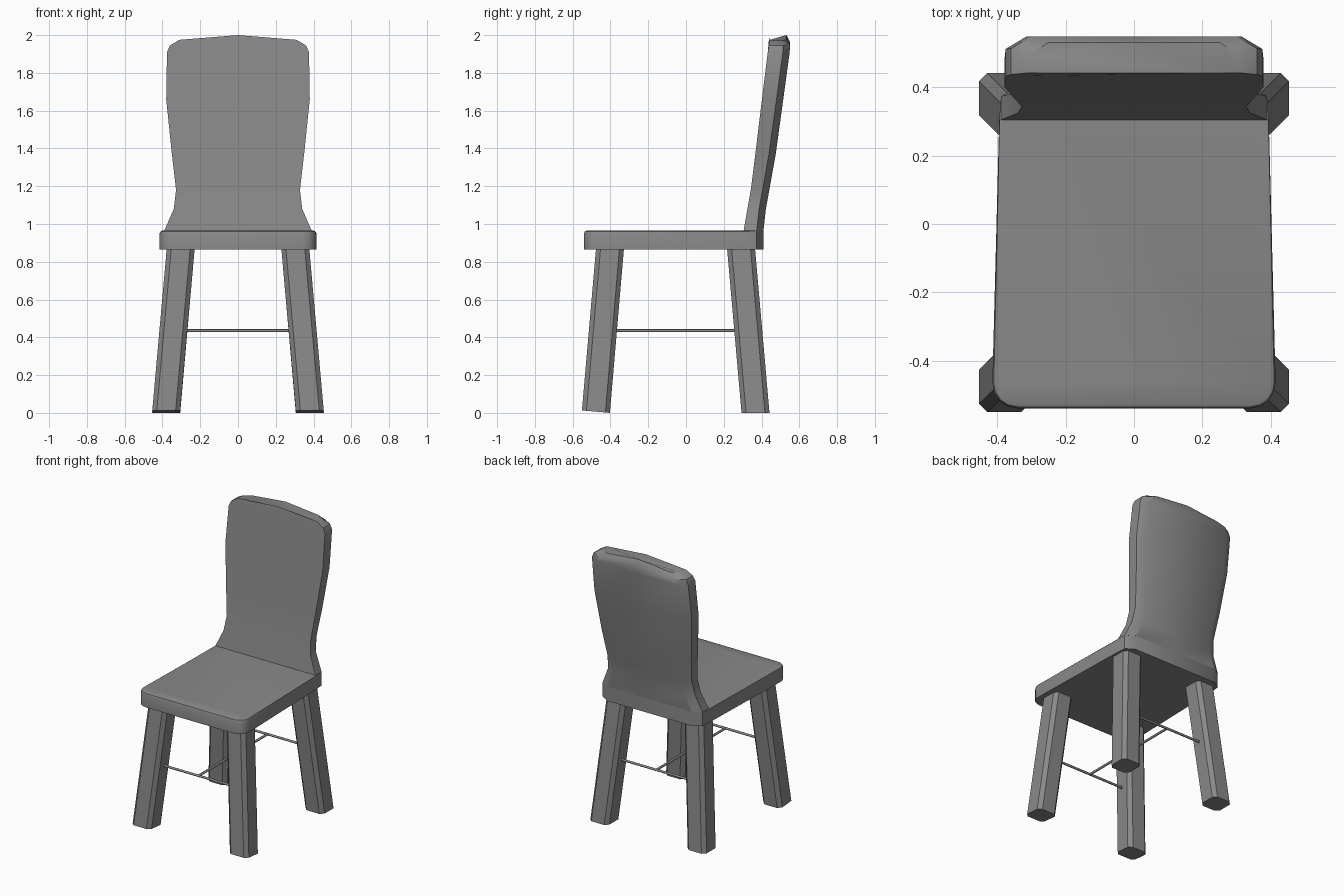
import bpy, bmesh, math
from mathutils import Vector

cube = bpy.data.objects.get("Cube")
if cube:
    bpy.data.objects.remove(cube, do_unlink=True)

grey = bpy.data.materials.new("plain_grey")
grey.use_nodes = True
COLOUR = (0.25, 0.25, 0.25, 1)
grey.diffuse_color = COLOUR
grey.node_tree.nodes["Principled BSDF"].inputs["Base Color"].default_value = COLOUR


def finish(bm, name, angle=35):
    bmesh.ops.recalc_face_normals(bm, faces=bm.faces)
    mesh = bpy.data.meshes.new(name)
    bm.to_mesh(mesh)
    bm.free()
    mesh.materials.append(grey)
    obj = bpy.data.objects.new(name, mesh)
    bpy.context.collection.objects.link(obj)
    bpy.ops.object.select_all(action='DESELECT')
    obj.select_set(True)
    bpy.context.view_layer.objects.active = obj
    bpy.ops.object.shade_smooth_by_angle(angle=math.radians(angle))
    return obj


def loft(bm, rings):
    """Skin a stack of equal-length rings and cap both ends."""
    loops = [[bm.verts.new(p) for p in ring] for ring in rings]
    n = len(loops[0])
    for a, b in zip(loops, loops[1:]):
        for i in range(n):
            j = (i + 1) % n
            bm.faces.new((a[i], a[j], b[j], b[i]))
    bm.faces.new(loops[0])
    bm.faces.new(loops[-1])


# Seat: tapered slab with rounded front corners and a soft top edge
SEAT_LOW, SEAT_TOP = 0.865, 0.965
half = [(0.417, -0.54), (0.395, 0.305), (0.39, 0.372), (0.33, 0.41)]
outline = half + [(-x, y) for x, y in reversed(half)]
bm = bmesh.new()
loft(bm, [[(x, y, z) for x, y in outline] for z in (SEAT_LOW, SEAT_TOP)])
corners = [e for e in bm.edges
           if all(v.co.y < -0.5 for v in e.verts)
           and abs(e.verts[0].co.z - e.verts[1].co.z) > 0.05]
bmesh.ops.bevel(bm, geom=corners, offset=0.075, segments=4, profile=0.5, affect='EDGES')
rim = [e for e in bm.edges
       if all(v.co.z > SEAT_TOP - 0.001 and v.co.y < 0.31 for v in e.verts)]
rim = [e for e in rim if abs(e.verts[0].co.x + e.verts[1].co.x) < 0.01
       or e.verts[0].co.x * e.verts[1].co.x > 0]
bmesh.ops.bevel(bm, geom=rim, offset=0.015, segments=2, profile=0.5, affect='EDGES')
finish(bm, "seat")

# Backrest: rows of height, half width, front depth, rear depth, crown rise
rows = [
    (0.965, 0.390, 0.305, 0.410, 0),
    (1.080, 0.340, 0.325, 0.423, 0),
    (1.180, 0.328, 0.343, 0.441, 0),
    (1.370, 0.350, 0.367, 0.475, 0),
    (1.660, 0.380, 0.402, 0.515, 0),
    (1.910, 0.376, 0.433, 0.549, 0),
    (1.945, 0.360, 0.438, 0.550, 0.02),
    (1.975, 0.310, 0.443, 0.532, 0.025),
]
bm = bmesh.new()
rings = []
for z, w, front, rear, rise in rows:
    right = [(w, front, z), (w, rear - 0.036, z), (w - 0.06, rear, z)]
    left = [(-x, y, h) for x, y, h in reversed(right)]
    rings.append([(0, front, z + rise)] + right + [(0, rear, z + rise)] + left)
loft(bm, rings)
finish(bm, "backrest", 32)


# Legs: splayed square posts with chamfered long edges
def leg(name, side, foot_y, top_y, tilt):
    r = 0.074
    square = [(-r, -r), (r, -r), (r, r), (-r, r)]
    foot = [(side * 0.38 + x, foot_y + y, tilt * (r - y)) for x, y in square]
    top = [(side * 0.303 + x, top_y + y, 0.875) for x, y in square]
    bm = bmesh.new()
    loft(bm, [foot, top])
    long_edges = [e for e in bm.edges if e.calc_length() > 0.5]
    bmesh.ops.bevel(bm, geom=long_edges, offset=0.024, segments=1, affect='EDGES')
    finish(bm, name, 20)


for side, label in ((1, "left"), (-1, "right")):
    leg("front_leg_" + label, side, -0.477, -0.402, 0.09)
    leg("back_leg_" + label, side, 0.368, 0.291, 0)


# Stretchers: thin rods in an H between the legs
def rod(name, a, b):
    a, b = Vector(a), Vector(b)
    bm = bmesh.new()
    bmesh.ops.create_cone(bm, cap_ends=True, segments=8, radius1=0.008,
                          radius2=0.008, depth=(b - a).length)
    obj = finish(bm, name, 50)
    obj.location = (a + b) / 2
    obj.rotation_euler = (b - a).to_track_quat('Z', 'Y').to_euler()


H, FRONT, BACK = 0.435, -0.44, 0.33
rod("front_stretcher", (-0.32, FRONT, H), (0.32, FRONT, H))
rod("back_stretcher", (-0.32, BACK, H), (0.32, BACK, H))
rod("middle_stretcher", (0, FRONT, H), (0, BACK, H))
